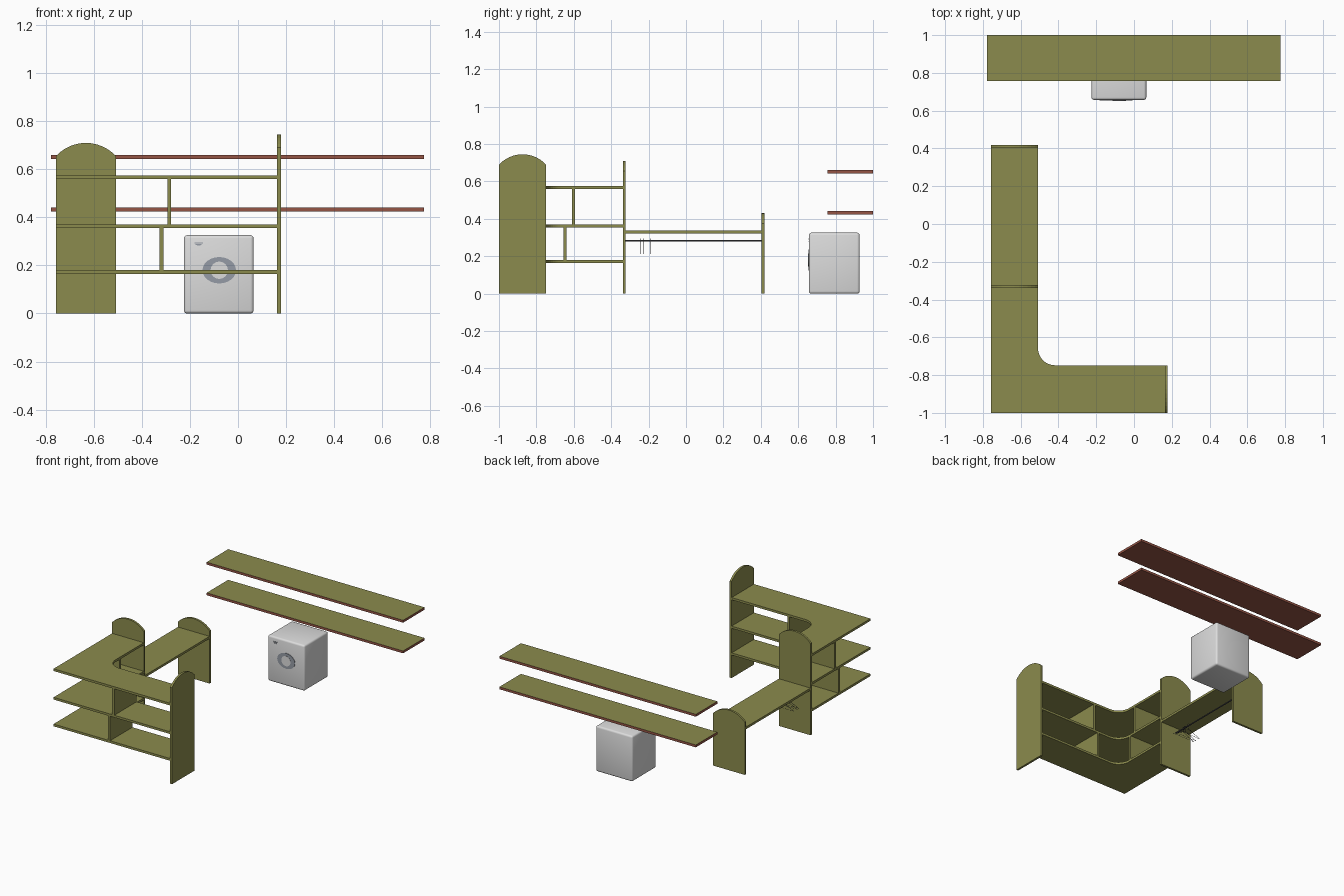
import bpy, bmesh, math
from mathutils import Vector

if "Cube" in bpy.data.objects:
    bpy.data.objects.remove(bpy.data.objects["Cube"])

def mat(name, c):
    m = bpy.data.materials.new(name)
    m.diffuse_color = (*c, 1)
    m.use_nodes = True
    m.node_tree.nodes["Principled BSDF"].inputs["Base Color"].default_value = m.diffuse_color
    return m

OLIVE = mat("olive wood", (0.26, 0.26, 0.075))
BROWN = mat("red brown edge", (0.30, 0.09, 0.06))
WHITE = mat("appliance white", (0.72, 0.72, 0.72))
GLASS = mat("blue grey door", (0.30, 0.33, 0.38))
DARK = mat("dark metal", (0.07, 0.07, 0.08))

def finish(name, bm, m):
    bmesh.ops.recalc_face_normals(bm, faces=bm.faces)
    me = bpy.data.meshes.new(name)
    bm.to_mesh(me)
    bm.free()
    ob = bpy.data.objects.new(name, me)
    bpy.context.collection.objects.link(ob)
    me.materials.append(m)
    return ob

def box(name, x0, x1, y0, y1, z0, z1, m, bevel=0):
    bm = bmesh.new()
    bmesh.ops.create_cube(bm, size=1)
    for v in bm.verts:
        v.co = ((x0 + x1) / 2 + v.co.x * (x1 - x0),
                (y0 + y1) / 2 + v.co.y * (y1 - y0),
                (z0 + z1) / 2 + v.co.z * (z1 - z0))
    if bevel:
        bmesh.ops.bevel(bm, geom=bm.edges[:], offset=bevel, segments=3,
                        profile=0.5, affect='EDGES')
    return finish(name, bm, m)

def prism(name, pts, direction, m):
    """Extrude a closed 3D outline along a direction."""
    bm = bmesh.new()
    f = bm.faces.new([bm.verts.new(p) for p in pts])
    r = bmesh.ops.extrude_face_region(bm, geom=[f])
    vs = [g for g in r["geom"] if isinstance(g, bmesh.types.BMVert)]
    bmesh.ops.translate(bm, verts=vs, vec=direction)
    return finish(name, bm, m)

def wire(name, pts, radius, m, closed=False):
    cu = bpy.data.curves.new(name, 'CURVE')
    cu.dimensions = '3D'
    cu.bevel_depth = radius
    cu.bevel_resolution = 1
    cu.use_fill_caps = True
    sp = cu.splines.new('POLY')
    sp.points.add(len(pts) - 1)
    for p, c in zip(sp.points, pts):
        p.co = (*c, 1)
    sp.use_cyclic_u = closed
    ob = bpy.data.objects.new(name, cu)
    bpy.context.collection.objects.link(ob)
    cu.materials.append(m)
    return ob

def arched(a0, a1, shoulder, top, n=12):
    """Outline of a panel with a circular-arc top, as (across, z)."""
    h, s = (a1 - a0) / 2, top - shoulder
    r = (h * h + s * s) / (2 * s)
    half = math.asin(h / r)
    pts = [(a0, 0), (a1, 0)]
    for i in range(n + 1):
        t = half - 2 * half * i / n
        pts.append(((a0 + a1) / 2 + r * math.sin(t), top - r + r * math.cos(t)))
    return pts

XL, XR = -0.758, -0.508      # left arm
YF, YB = -1.0, -0.748        # front arm
T = 0.016

# L-shaped shelves with a rounded inner corner
R = 0.09
outline = [(XL, YF), (0.163, YF), (0.163, YB)]
for i in range(11):
    a = -math.pi / 2 - math.pi / 2 * i / 10
    outline.append((XR + R + R * math.cos(a), YB + R + R * math.sin(a)))
outline += [(XR, -0.338), (XL, -0.338)]
for name, z in (("bottom", 0.164), ("middle", 0.355), ("top", 0.559)):
    prism(f"{name}_corner_shelf", [(x, y, z) for x, y in outline], Vector((0, 0, T)), OLIVE)

# Dividers between the shelves
for name, x, y, z0, z1 in (("lower", -0.327, -0.655, 0.18, 0.355),
                           ("upper", -0.294, -0.610, 0.371, 0.559)):
    box(f"{name}_front_divider", x, x + T, YF, YB, z0, z1, OLIVE)
    box(f"{name}_left_divider", XL, XR, y, y + T, z0, z1, OLIVE)

# Arched upright panels
prism("front_end_panel", [(0.163, y, z) for y, z in arched(YF, YB, 0.69, 0.745)],
      Vector((0.015, 0, 0)), OLIVE)
for name, y, s, t in (("middle_panel", -0.338, 0.655, 0.71), ("rear_panel", 0.404, 0.375, 0.43)):
    prism(name, [(x, y, z) for x, z in arched(XL, XR, s, t)], Vector((0, 0.015, 0)), OLIVE)

# Wardrobe shelf, rail and hangers
box("wardrobe_shelf", XL, XR, -0.323, 0.404, 0.321, 0.337, OLIVE)
XC = (XL + XR) / 2
wire("hanging_rail", [(XC, -0.323, 0.282), (XC, 0.404, 0.282)], 0.0045, DARK)
for i, y in enumerate((-0.242, -0.225, -0.188)):
    wire(f"hanger_{i}", [(XC - 0.09, y, 0.213), (XC + 0.09, y, 0.213), (XC, y, 0.252)],
         0.0015, DARK, True)
    hook = [(XC, y, 0.252), (XC, y, 0.272)]
    hook += [(XC + 0.011 * math.cos(a), y, 0.282 + 0.011 * math.sin(a))
             for a in (math.radians(d) for d in range(-60, 181, 40))]
    wire(f"hanger_hook_{i}", hook, 0.0015, DARK)

# Long wall shelves: olive top, brown edges and underside
for name, z in (("lower", 0.424), ("upper", 0.643)):
    ob = box(f"{name}_wall_shelf", -0.778, 0.775, 0.757, 1.0, z, z + 0.017, BROWN)
    ob.data.materials.append(OLIVE)
    for p in ob.data.polygons:
        if p.normal.z > 0.9:
            p.material_index = 1

# Washing machine body
body = box("washer_body", -0.225, 0.065, 0.657, 0.928, 0, 0.326, WHITE, 0.013)
for p in body.data.polygons:
    p.use_smooth = True

# Oval door ring and window
def oval(rx, rz, y, n=24):
    return [(-0.078 + rx * math.cos(2 * math.pi * i / n), y,
             0.18 + rz * math.sin(2 * math.pi * i / n)) for i in range(n)]

prism("washer_door_ring", oval(0.07, 0.055, 0.654), Vector((0, 0.005, 0)), GLASS)
prism("washer_door_window", oval(0.036, 0.036, 0.652), Vector((0, 0.004, 0)), WHITE)

# Small control marks
for i, w in enumerate((0.036, 0.026, 0.014)):
    z = 0.292 - i * 0.006
    box(f"control_mark_{i}", -0.164 - w / 2, -0.164 + w / 2, 0.655, 0.658, z, z + 0.0025, GLASS)
